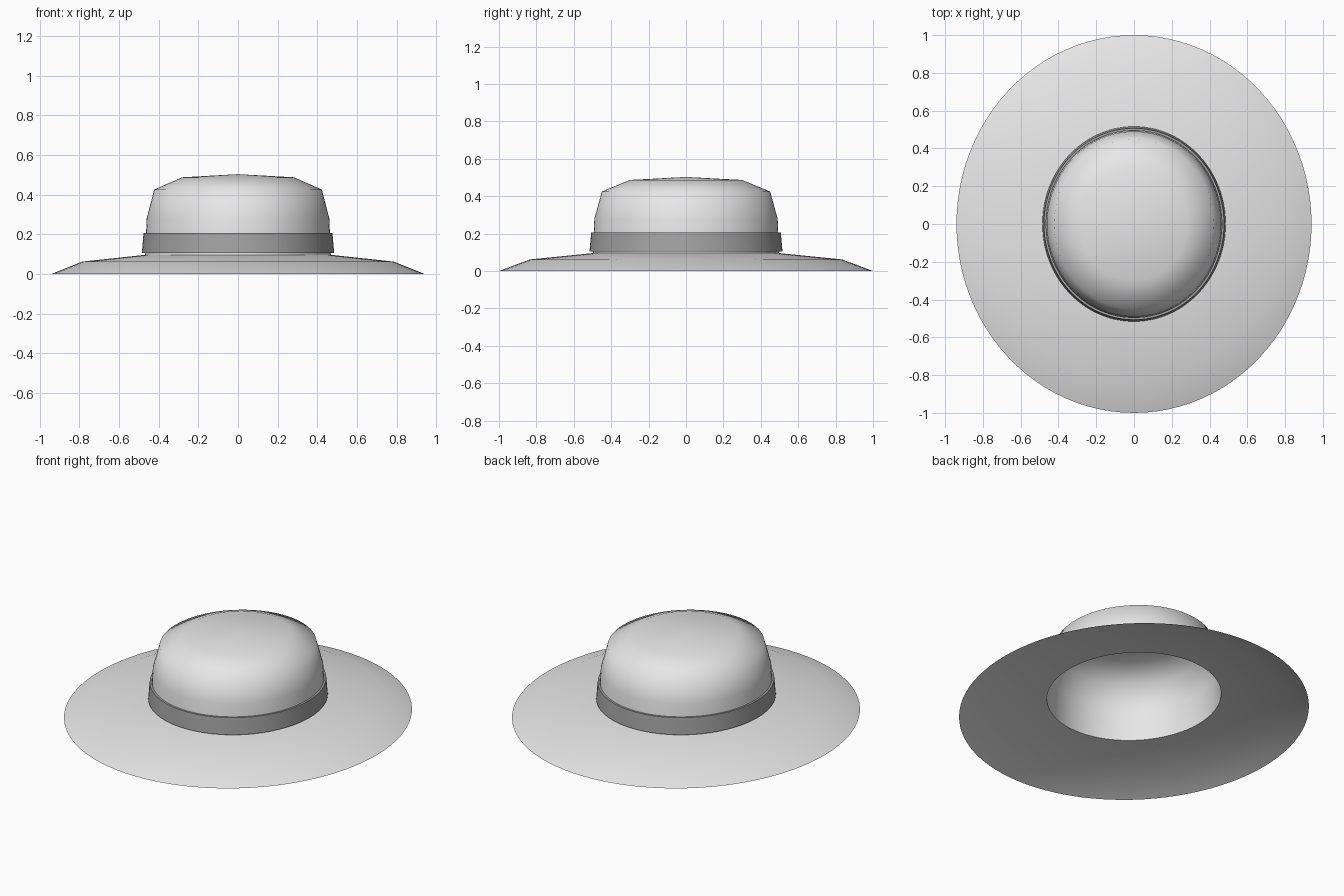
import bpy
import bmesh
import math
from mathutils import Matrix, Vector

SEGMENTS = 96
OVAL = 0.94  # width relative to depth

cube = bpy.data.objects.get("Cube")
if cube:
    bpy.data.objects.remove(cube, do_unlink=True)


def make_material(name, color):
    mat = bpy.data.materials.new(name)
    mat.use_nodes = True
    mat.diffuse_color = color
    mat.node_tree.nodes["Principled BSDF"].inputs["Base Color"].default_value = color
    return mat


def lathe(name, profile, mat, closed=False):
    """Spin a (radius, z) profile, squash it to an oval and shade it smooth."""
    bm = bmesh.new()
    verts = [bm.verts.new((0, r, z)) for r, z in profile]
    ring = verts + verts[:1] if closed else verts
    edges = [bm.edges.new(pair) for pair in zip(ring, ring[1:])]
    bmesh.ops.spin(bm, geom=verts + edges, cent=Vector(), axis=(0, 0, 1),
                   angle=math.tau, steps=SEGMENTS)
    bmesh.ops.remove_doubles(bm, verts=bm.verts, dist=0.0005)
    bmesh.ops.transform(bm, matrix=Matrix.Diagonal((OVAL, 1, 1, 1)), verts=bm.verts)
    bmesh.ops.recalc_face_normals(bm, faces=bm.faces)
    # Open shells should face upward
    if not closed and sum(f.normal.z * f.calc_area() for f in bm.faces) < 0:
        bmesh.ops.reverse_faces(bm, faces=bm.faces)
    mesh = bpy.data.meshes.new(name)
    bm.to_mesh(mesh)
    bm.free()
    mesh.materials.append(mat)
    obj = bpy.data.objects.new(name, mesh)
    bpy.context.collection.objects.link(obj)
    bpy.ops.object.select_all(action="DESELECT")
    obj.select_set(True)
    bpy.context.view_layer.objects.active = obj
    bpy.ops.object.shade_smooth_by_angle(angle=math.radians(60))
    return obj


felt = make_material("light_felt", (0.8, 0.8, 0.8, 1))
ribbon = make_material("grey_ribbon", (0.37, 0.37, 0.37, 1))

# Thin drooping brim and rounded crown, open underneath
lathe("brim_and_crown", [(1.0, 0), (0.835, 0.062), (0.498, 0.096), (0.49, 0.28),
                         (0.45, 0.425), (0.30, 0.487), (0, 0.503)], felt)

# Band around the foot of the crown
lathe("hat_band", [(0.516, 0.105), (0.507, 0.205), (0.495, 0.205), (0.499, 0.105)],
      ribbon, closed=True)
